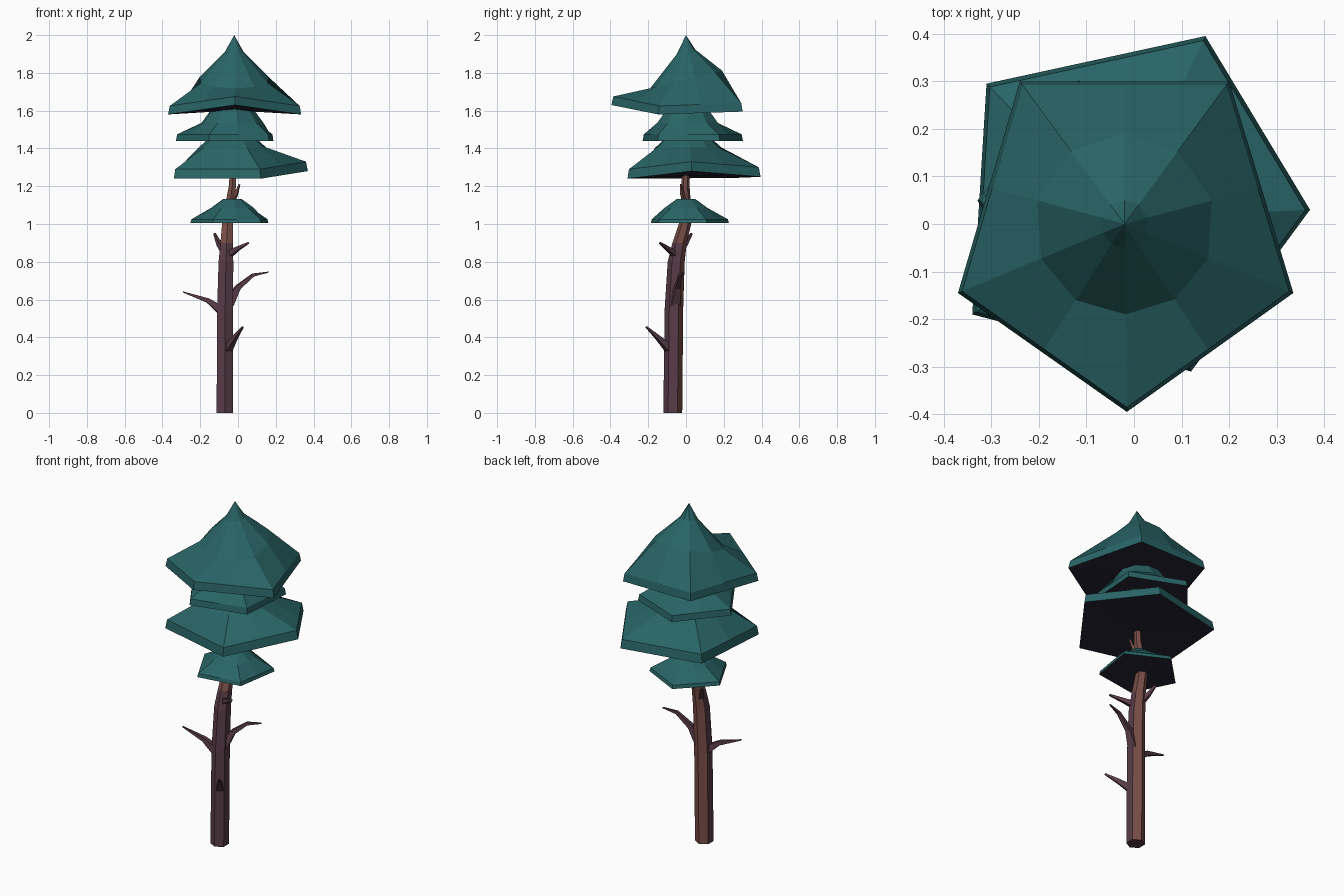
import bpy, math
from mathutils import Vector

if "Cube" in bpy.data.objects:
    bpy.data.objects.remove(bpy.data.objects["Cube"])


def material(name, rgb):
    m = bpy.data.materials.new(name)
    m.diffuse_color = (*rgb, 1)
    m.use_nodes = True
    m.node_tree.nodes["Principled BSDF"].inputs["Base Color"].default_value = m.diffuse_color
    return m


TEAL = material("teal_foliage", (0.022, 0.128, 0.133))
UNDER = material("dark_underside", (0.021, 0.018, 0.038))
PURPLE = material("purple_bark", (0.1, 0.046, 0.064))
BROWN = material("red_brown_bark", (0.19, 0.076, 0.062))


def build(name, verts, faces, mats, rule=None):
    me = bpy.data.meshes.new(name)
    me.from_pydata(verts, [], faces)
    for m in mats:
        me.materials.append(m)
    me.update()
    if rule:
        for p in me.polygons:
            p.material_index = rule(p)
    ob = bpy.data.objects.new(name, me)
    bpy.context.collection.objects.link(ob)
    return ob


def loft(rings, start=None, end=None):
    """Join equal rings with quads; close each end with a fan point or a cap."""
    n = len(rings[0])
    verts = [tuple(v) for r in rings for v in r]
    faces = [(k * n + i, k * n + (i + 1) % n, (k + 1) * n + (i + 1) % n, (k + 1) * n + i)
             for k in range(len(rings) - 1) for i in range(n)]
    last = (len(rings) - 1) * n
    if start is None:
        faces.append(tuple(reversed(range(n))))
    else:
        verts.append(tuple(start))
        faces += [((i + 1) % n, i, len(verts) - 1) for i in range(n)]
    if end is None:
        faces.append(tuple(range(last, last + n)))
    else:
        verts.append(tuple(end))
        faces += [(last + i, last + (i + 1) % n, len(verts) - 1) for i in range(n)]
    return verts, faces


def tier(name, corners, thick, center, rings, apex=None, tilt=0.0):
    """Five-cornered foliage skirt: rim, inner rings (radius, z), cap or apex."""
    c = Vector((*center, 0))
    pts = [Vector(p) for p in corners]
    outline = []
    for i, p in enumerate(pts):
        outline += [p, (p + pts[(i + 1) % 5]) / 2]
    upper = []
    for p in outline:
        q = c + (p - c) * 0.975
        upper.append((q.x, q.y, p.z + thick))
    loops = [outline, upper]
    for r, z in rings:
        loop = []
        for p in outline:
            d = Vector((p.x - c.x, p.y - c.y, 0)).normalized() * r
            loop.append((c.x + d.x, c.y + d.y, z + tilt * d.y))
        loops.append(loop)
    under = (c.x, c.y, sum(p.z for p in outline) / 10 + 0.005)
    verts, faces = loft(loops, under, apex)
    build(name, verts, faces, [TEAL, UNDER], lambda p: 1 if p.normal.z < -0.6 else 0)


def pentagon(cx, cy, r, start, z):
    return [(cx + r * math.cos(math.radians(start + 72 * i)),
             cy + r * math.sin(math.radians(start + 72 * i)), z) for i in range(5)]


# Foliage tiers, top to bottom
tier("top_foliage",
     [(-0.37, -0.145, 1.58), (-0.015, -0.395, 1.63), (0.335, -0.145, 1.58),
      (0.2, 0.3, 1.595), (-0.24, 0.3, 1.595)],
     0.045, (-0.02, 0), [(0.19, 1.765), (0.05, 1.91)], (-0.02, 0, 2.0), 0.25)
tier("upper_middle_foliage", pentagon(-0.05, 0.03, 0.28, 32, 1.44),
     0.035, (-0.03, 0.01), [(0.165, 1.535), (0.11, 1.61)])
tier("lower_middle_foliage",
     [(-0.34, -0.19, 1.24), (0.12, -0.31, 1.24), (0.37, 0.03, 1.28),
      (0.15, 0.395, 1.25), (-0.31, 0.295, 1.245)],
     0.05, (-0.03, 0.01), [(0.18, 1.405), (0.135, 1.445)])
tier("bottom_foliage", pentagon(-0.035, 0.01, 0.22, 27, 1.005),
     0.02, (-0.03, 0), [(0.115, 1.085), (0.05, 1.132)])


def tube(path, sides, turn=0.0, level=False):
    """Tapered tube along (x, y, z, radius) points."""
    loops = []
    for i, (x, y, z, r) in enumerate(path):
        a = Vector(path[max(i - 1, 0)][:3])
        b = Vector(path[min(i + 1, len(path) - 1)][:3])
        d = Vector((0, 0, 1)) if level else (b - a).normalized()
        u = Vector((0, 1, 0)) if level else d.cross(Vector((0, 0, 1))).normalized()
        w = u.cross(d) * -1
        loops.append([Vector((x, y, z)) + r * (u * math.cos(t) + w * math.sin(t))
                      for t in (turn + math.tau * k / sides for k in range(sides))])
    return loft(loops)


# Trunk: purple front, red-brown back and top
def bark(p):
    n = p.normal
    return 1 if p.center.z > 0.93 or (n.y > 0.3 and n.x < 0.5) else 0


build("trunk", *tube([(-0.07, -0.07, 0, 0.05), (-0.068, -0.064, 0.55, 0.049),
                      (-0.064, -0.052, 0.8, 0.045), (-0.06, -0.034, 0.9, 0.038),
                      (-0.055, 0.0, 1.02, 0.032), (-0.03, -0.003, 1.2, 0.022),
                      (-0.025, 0, 1.3, 0.018)], 6, level=True),
      [PURPLE, BROWN], bark)

# Bare branches
branches = [
    ("left_branch", [(-0.07, -0.07, 0.53, 0.035), (-0.16, -0.085, 0.595, 0.017),
                     (-0.29, -0.1, 0.64, 0.004)], PURPLE),
    ("right_branch", [(-0.05, -0.06, 0.58, 0.035), (0.0, -0.045, 0.665, 0.02),
                      (0.08, -0.03, 0.73, 0.012), (0.16, -0.01, 0.745, 0.004)], PURPLE),
    ("front_stub", [(-0.06, -0.08, 0.33, 0.03), (-0.015, -0.15, 0.40, 0.016),
                    (0.025, -0.21, 0.455, 0.006)], PURPLE),
    ("upper_front_stub", [(-0.06, -0.045, 0.83, 0.026), (-0.01, -0.09, 0.865, 0.016),
                          (0.055, -0.138, 0.90, 0.006)], PURPLE),
    ("upper_back_stub", [(-0.06, -0.05, 0.84, 0.026), (-0.1, -0.005, 0.895, 0.016),
                         (-0.125, 0.03, 0.95, 0.007)], PURPLE),
    ("top_twig", [(-0.035, 0.0, 1.11, 0.016), (-0.01, -0.02, 1.16, 0.012),
                  (0.008, -0.028, 1.21, 0.005)], BROWN),
]
for name, path, mat in branches:
    build(name, *tube(path, 4, math.pi / 4), [mat])
